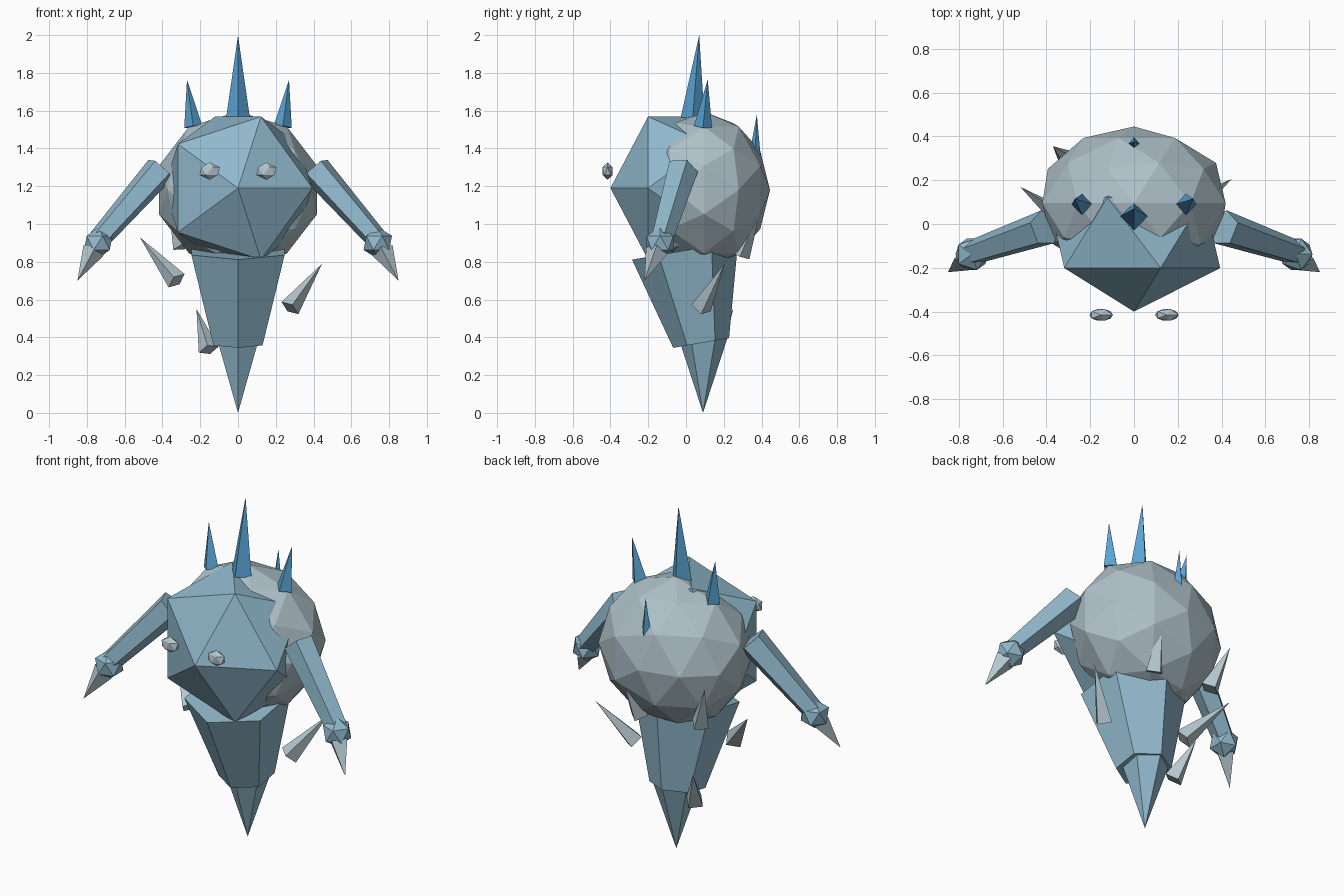
import bpy, bmesh, math
from mathutils import Vector, Matrix

if "Cube" in bpy.data.objects:
    bpy.data.objects.remove(bpy.data.objects["Cube"])


def material(name, rgb):
    m = bpy.data.materials.new(name)
    m.diffuse_color = (*rgb, 1.0)
    m.use_nodes = True
    m.node_tree.nodes["Principled BSDF"].inputs["Base Color"].default_value = m.diffuse_color
    return m


ICE = material("ice_blue", (0.28, 0.48, 0.60))
FROST = material("pale_frost", (0.43, 0.54, 0.59))
SHARD = material("shard_grey", (0.46, 0.57, 0.62))
HORN = material("deep_blue", (0.10, 0.37, 0.66))


def finish(bm, name, mat):
    bmesh.ops.recalc_face_normals(bm, faces=bm.faces)
    me = bpy.data.meshes.new(name)
    bm.to_mesh(me)
    bm.free()
    me.materials.append(mat)
    ob = bpy.data.objects.new(name, me)
    bpy.context.collection.objects.link(ob)
    return ob


def rock(name, mat, centre, radii, detail, face_forward=False):
    """Faceted ball; face_forward turns its pole towards the front."""
    bm = bmesh.new()
    bmesh.ops.create_icosphere(bm, subdivisions=detail, radius=1)
    turn = Matrix.Rotation(math.radians(90), 4, 'X') if face_forward else Matrix()
    size = Matrix.Diagonal((*radii, 1))
    bmesh.ops.transform(bm, matrix=Matrix.Translation(centre) @ size @ turn, verts=bm.verts)
    return finish(bm, name, mat)


def spike(name, mat, start, end, r1, r2=0.0, sides=4, roll=0.0):
    """Tapered prism (r2 > 0) or pointed spike between two points."""
    a, b = Vector(start), Vector(end)
    d = (b - a).normalized()
    u = Vector((0, 1, 0))
    u = (u - d * u.dot(d)).normalized()
    v = d.cross(u)
    bm = bmesh.new()

    def ring(c, r):
        angles = [roll + math.tau * k / sides for k in range(sides)]
        return [bm.verts.new(c + r * (u * math.cos(t) + v * math.sin(t))) for t in angles]

    low = ring(a, r1)
    bm.faces.new(low)
    if r2 > 0:
        high = ring(b, r2)
        bm.faces.new(high)
        for k in range(sides):
            n = (k + 1) % sides
            bm.faces.new((low[k], low[n], high[n], high[k]))
    else:
        tip = bm.verts.new(b)
        for k in range(sides):
            bm.faces.new((low[k], low[(k + 1) % sides], tip))
    return finish(bm, name, mat)


# Head and rounded back
rock("head", ICE, (0, -0.04, 1.19), (0.44, 0.36, 0.445), 1, True)
rock("back_boulder", FROST, (0, 0.095, 1.18), (0.44, 0.35, 0.415), 2, True)

# Tapering lower body
spike("lower_body", ICE, (0, -0.005, 0.86), (0, 0.08, 0.37), 0.285, 0.15, 6)
spike("tail_tip", ICE, (0, 0.09, 0.42), (0, 0.09, 0.0), 0.137, 0, 6)

# Crown horns
spike("centre_horn", HORN, (0, 0.035, 1.56), (0, 0.07, 2.0), 0.063)
spike("rear_horn", HORN, (0, 0.363, 1.32), (0, 0.375, 1.58), 0.036)

for s, side in ((-1, "left"), (1, "right")):
    spike(side + "_horn", HORN, (s * 0.237, 0.09, 1.515), (s * 0.27, 0.115, 1.765), 0.048)
    rock(side + "_eye", SHARD, (s * 0.15, -0.415, 1.28), (0.06, 0.031, 0.046), 1)
    # Arm, fist and claw
    spike(side + "_arm", ICE, (s * 0.41, -0.02, 1.29), (s * 0.735, -0.13, 0.92), 0.085, 0.06, 5)
    rock(side + "_fist", ICE, (s * 0.74, -0.138, 0.90), (0.084, 0.084, 0.084), 1)
    spike(side + "_claw", SHARD, (s * 0.765, -0.155, 0.86), (s * 0.85, -0.22, 0.70), 0.06)

# Floating shards: base centre, tip
SHARDS = [
    ((-0.325, 0.02, 0.70), (-0.52, 0.17, 0.93)),
    ((0.275, 0.08, 0.555), (0.445, 0.205, 0.79)),
    ((-0.155, 0.14, 0.335), (-0.22, 0.25, 0.55)),
    ((-0.29, 0.28, 0.88), (-0.37, 0.355, 1.13)),
    ((0.10, 0.285, 0.835), (0.14, 0.40, 1.10)),
]
for i, (base, tip) in enumerate(SHARDS):
    spike("shard_%d" % (i + 1), SHARD, base, tip, 0.055)
